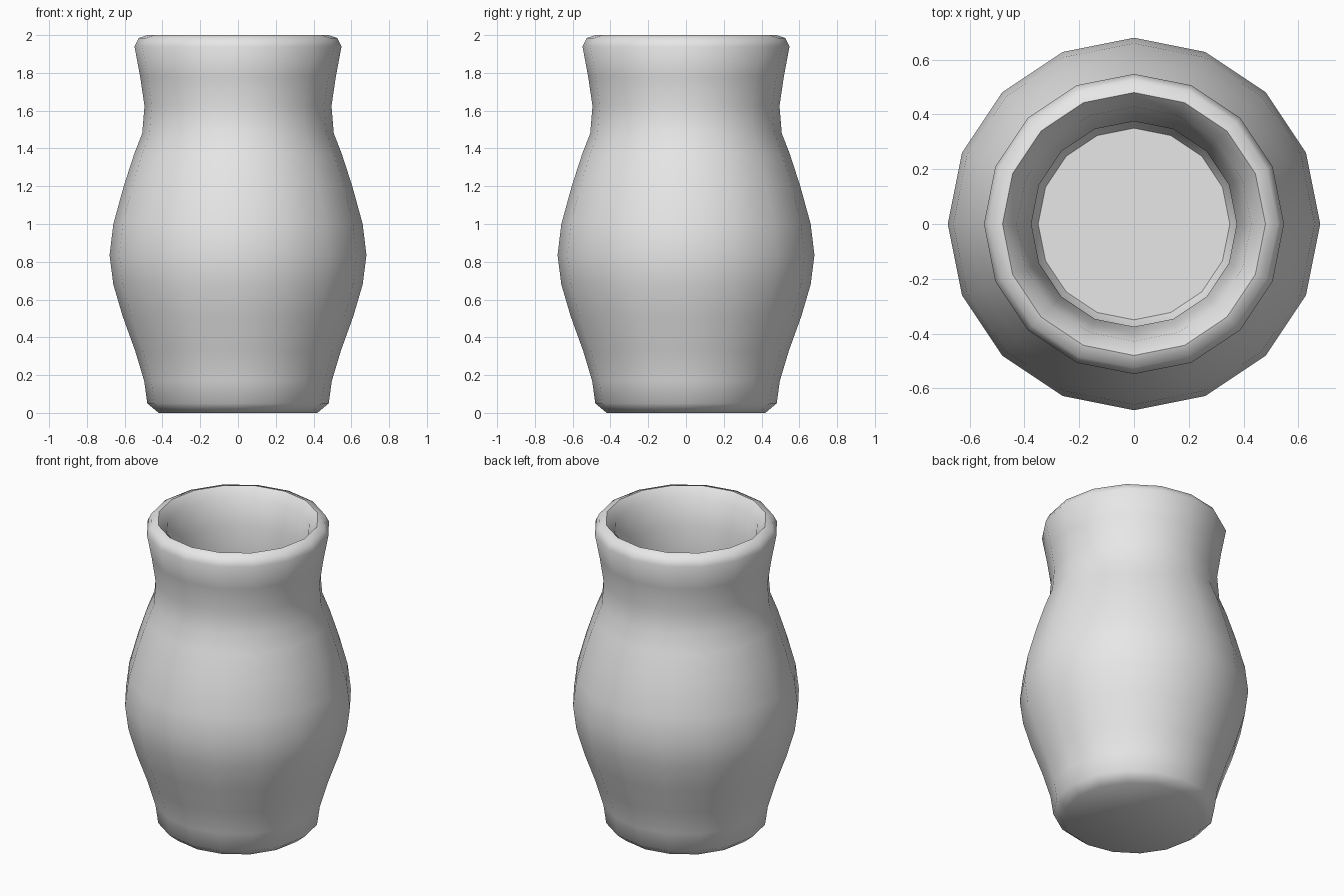
import bpy
import bmesh
import math

cube = bpy.data.objects.get("Cube")
if cube:
    bpy.data.objects.remove(cube, do_unlink=True)

SIDES = 16
THICKNESS = 0.12

# Belly and neck of the outer wall: radius, height
wall = [(0.497, 0.17), (0.545, 0.33), (0.61, 0.51), (0.66, 0.68),
        (0.68, 0.835), (0.66, 1.0), (0.605, 1.2), (0.55, 1.37),
        (0.507, 1.48), (0.495, 1.625), (0.518, 1.78), (0.548, 1.94)]
foot = [(0.42, 0.0), (0.48, 0.05)]
lip = [(0.525, 1.985), (0.48, 2.0)]

# The inside follows the wall at a constant thickness, down to the floor
inside = [(r - THICKNESS, z) for r, z in reversed(wall)]
inside.append((0.35, THICKNESS))
profile = foot + wall + lip + inside


def lathe(name, points, sides):
    """Turn a profile around z and close both ends with a flat cap."""
    bm = bmesh.new()
    rings = []
    for r, z in points:
        angles = [2 * math.pi * i / sides for i in range(sides)]
        rings.append([bm.verts.new((r * math.cos(a), r * math.sin(a), z))
                      for a in angles])
    for low, high in zip(rings, rings[1:]):
        for i in range(sides):
            j = (i + 1) % sides
            bm.faces.new((low[i], low[j], high[j], high[i]))
    bm.faces.new(rings[0][::-1])
    bm.faces.new(rings[-1])
    bmesh.ops.recalc_face_normals(bm, faces=bm.faces[:])
    mesh = bpy.data.meshes.new(name)
    bm.to_mesh(mesh)
    bm.free()
    obj = bpy.data.objects.new(name, mesh)
    bpy.context.collection.objects.link(obj)
    return obj


# Plain grey clay
clay = bpy.data.materials.new("grey_clay")
clay.use_nodes = True
colour = (0.8, 0.8, 0.8, 1.0)
clay.diffuse_color = colour
clay.node_tree.nodes["Principled BSDF"].inputs["Base Color"].default_value = colour

# Hollow vase, smooth with a crisp inner lip and floor
vase = lathe("vase", profile, SIDES)
vase.data.materials.append(clay)
bpy.ops.object.select_all(action='DESELECT')
vase.select_set(True)
bpy.context.view_layer.objects.active = vase
bpy.ops.object.shade_smooth_by_angle(angle=math.radians(60))
